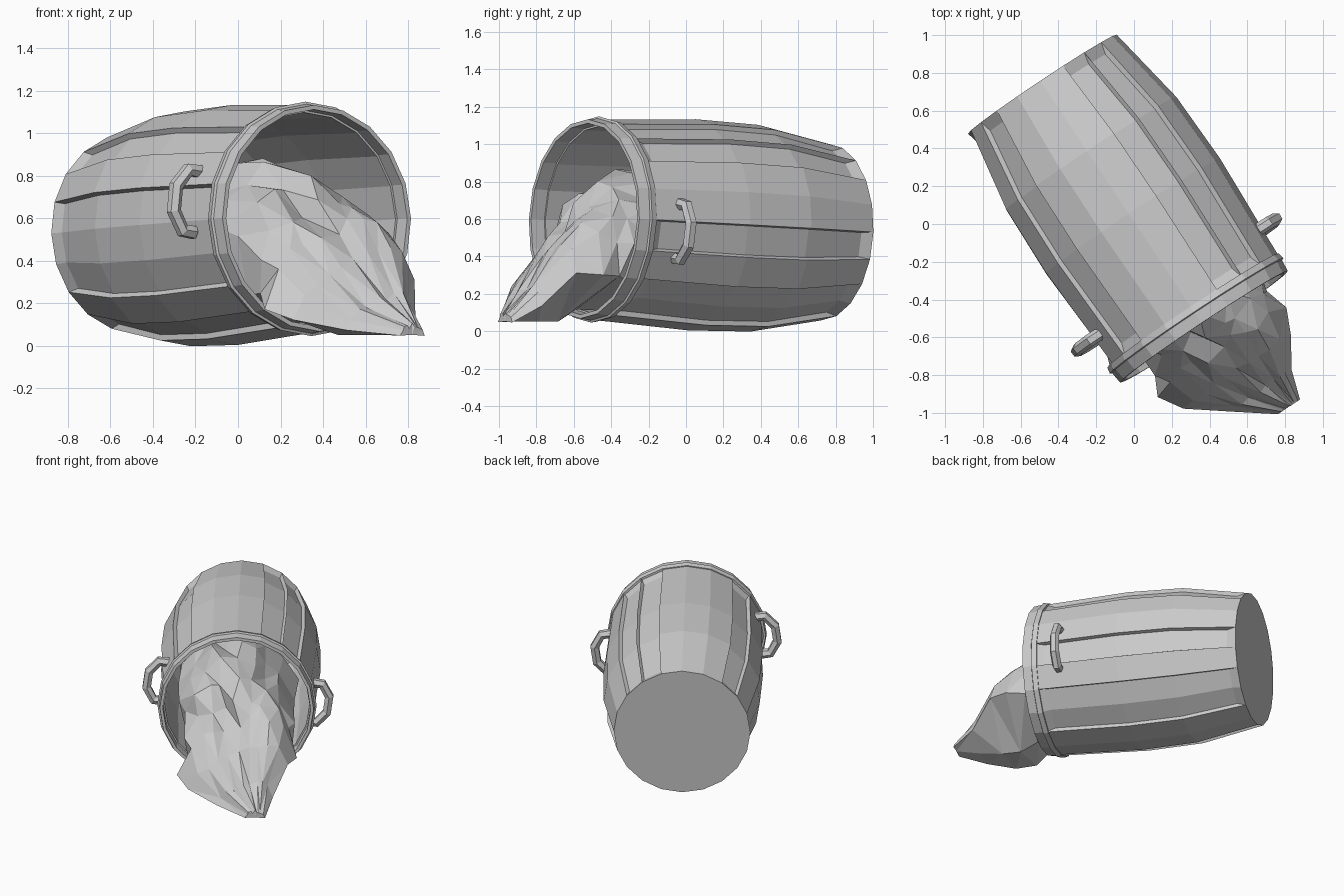
import bpy, bmesh, math, random
from mathutils import Matrix, Vector

if "Cube" in bpy.data.objects:
    bpy.data.objects.remove(bpy.data.objects["Cube"])

random.seed(4)
SIDES = 20
PITCH = math.asin(0.07 / 1.54)
HEAD = math.atan2(-0.832, 0.554)
# local x = barrel axis (base to mouth), local y = right, local z = up
FRAME = (Matrix.Translation((-0.485, 0.74, 0.53))
         @ Matrix.Rotation(HEAD, 4, 'Z') @ Matrix.Rotation(-PITCH, 4, 'Y'))


def finish(bm, name):
    bmesh.ops.recalc_face_normals(bm, faces=bm.faces)
    bm.transform(FRAME)
    me = bpy.data.meshes.new(name)
    bm.to_mesh(me)
    bm.free()
    ob = bpy.data.objects.new(name, me)
    bpy.context.collection.objects.link(ob)
    return ob


def lathe(bm, profile, closed=False):
    """Spin (axial, radius) points; returns the face strips per profile segment."""
    rings = []
    for u, r in profile:
        rings.append([bm.verts.new((u, r * math.sin(i * math.tau / SIDES),
                                    r * math.cos(i * math.tau / SIDES)))
                      for i in range(SIDES)])
    pairs = list(zip(rings, rings[1:]))
    if closed:
        pairs.append((rings[-1], rings[0]))
    strips = [[bm.faces.new((a[i], a[(i + 1) % SIDES], b[(i + 1) % SIDES], b[i]))
               for i in range(SIDES)] for a, b in pairs]
    return rings, strips


# barrel: bulged outer wall, open mouth, hollow inside
bm = bmesh.new()
outer = [(0, 0.473), (0.45, 0.553), (0.85, 0.565), (1.46, 0.537)]
inner = [(1.46, 0.502), (0.85, 0.52), (0.45, 0.505), (0.06, 0.425)]
rings, strips = lathe(bm, outer + inner)
bm.faces.new(rings[0])
bm.faces.new(rings[-1])
bmesh.ops.recalc_face_normals(bm, faces=bm.faces)

# sunken staves, in neighbouring groups
for group in [(1,), (2,), (5,), (7, 8), (11,), (13, 14, 15), (17,)]:
    faces = [strips[s][i] for s in range(3) for i in group]
    bmesh.ops.inset_region(bm, faces=faces, thickness=0.01, depth=-0.025,
                           use_even_offset=True)
    for v in {v for f in faces for v in f.verts}:
        if v.co.x < 0.2:
            k = 0.065 - v.co.x
            v.co.x += k
            v.co.y *= 1 + k * 0.3
            v.co.z *= 1 + k * 0.3
        elif v.co.x > 1.3:
            v.co.x = 1.39
finish(bm, "barrel")

# hoop around the mouth
bm = bmesh.new()
lathe(bm, [(1.44, 0.512), (1.44, 0.545), (1.475, 0.552), (1.48, 0.54),
           (1.545, 0.533), (1.545, 0.512)], closed=True)
finish(bm, "mouth_hoop")

# side handles, rolled slightly with the barrel
for side, name in ((-1, "left_handle"), (1, "right_handle")):
    cu = bpy.data.curves.new(name, 'CURVE')
    cu.dimensions = '3D'
    cu.bevel_depth = 0.034
    cu.bevel_resolution = 1
    cu.use_fill_caps = True
    path = [(0.505, 0.145), (0.57, 0.145), (0.63, 0.06),
            (0.63, -0.06), (0.57, -0.145), (0.505, -0.145)]
    sp = cu.splines.new('POLY')
    sp.points.add(len(path) - 1)
    roll = Matrix.Rotation(math.radians(-8), 4, 'X')
    for p, (y, z) in zip(sp.points, path):
        co = FRAME @ (roll @ Vector((1.28, side * y, z + 0.018)))
        p.co = (*co, 1)
    ob = bpy.data.objects.new(name, cu)
    bpy.context.collection.objects.link(ob)
    bpy.ops.object.select_all(action='DESELECT')
    ob.select_set(True)
    bpy.context.view_layer.objects.active = ob
    bpy.ops.object.convert(target='MESH')
    for poly in ob.data.polygons:
        poly.use_smooth = False

# spilling heap: rows of (axial, left, right, left top, right top, left low, right low)
ROWS = [(0.60, -0.50, 0.50, 0.85, 0.65, 0.05, 0.05),
        (0.85, -0.50, 0.50, 0.95, 0.80, 0.05, 0.05),
        (1.08, -0.50, 0.50, 0.94, 0.78, 0.06, 0.06),
        (1.28, -0.50, 0.49, 0.91, 0.74, 0.07, 0.07),
        (1.45, -0.48, 0.47, 0.79, 0.74, 0.08, 0.12),
        (1.57, -0.46, 0.45, 0.62, 0.70, 0.12, 0.24),
        (1.69, -0.41, 0.42, 0.45, 0.66, 0.17, 0.30),
        (1.82, -0.33, 0.36, 0.27, 0.55, 0.12, 0.31),
        (1.97, -0.13, 0.26, 0.15, 0.29, 0.07, 0.13),
        (2.12, 0.07, 0.21, 0.08, 0.10, 0.045, 0.045)]
N = 10
bm = bmesh.new()
loops = []
for u, left, right, top_l, top_r, low_l, low_r in ROWS:
    loop = []
    axis_z = 0.53 + 0.045 * u
    amp = 0.04 if u < 1.8 else 0.015
    for j in range(N + 1):
        t = j / N
        edge = j in (0, N)
        low = low_l + (low_r - low_l) * t
        top = top_l + (top_r - top_l) * t
        h = low + (top - low) * max(0, math.sin(math.pi * t)) ** 0.42
        du, dy, dz = [random.uniform(-amp, amp) * (0.3 if edge else 1) for _ in range(3)]
        if u > 2:
            du *= 0.3
        y = left + (right - left) * t + (0 if edge else dy * 0.7)
        z = max(h + dz, low) - axis_z
        r = math.hypot(y, z)
        if u < 1.6 and r > 0.49:      # keep inside the barrel wall
            y, z = y * 0.49 / r, z * 0.49 / r
        loop.append(bm.verts.new((u + du, y, z)))
    # underside midpoint
    zb = 0.05 - axis_z if u > 1.6 else -0.485
    loop.append(bm.verts.new((u, (left + right) / 2, zb)))
    loops.append(loop)
for a, b in zip(loops, loops[1:]):
    for i in range(len(a)):
        k = (i + 1) % len(a)
        bm.faces.new((a[i], a[k], b[k], b[i]))
bm.faces.new(loops[0])
bm.faces.new(loops[-1])
bmesh.ops.triangulate(bm, faces=bm.faces)
finish(bm, "spilled_heap")
